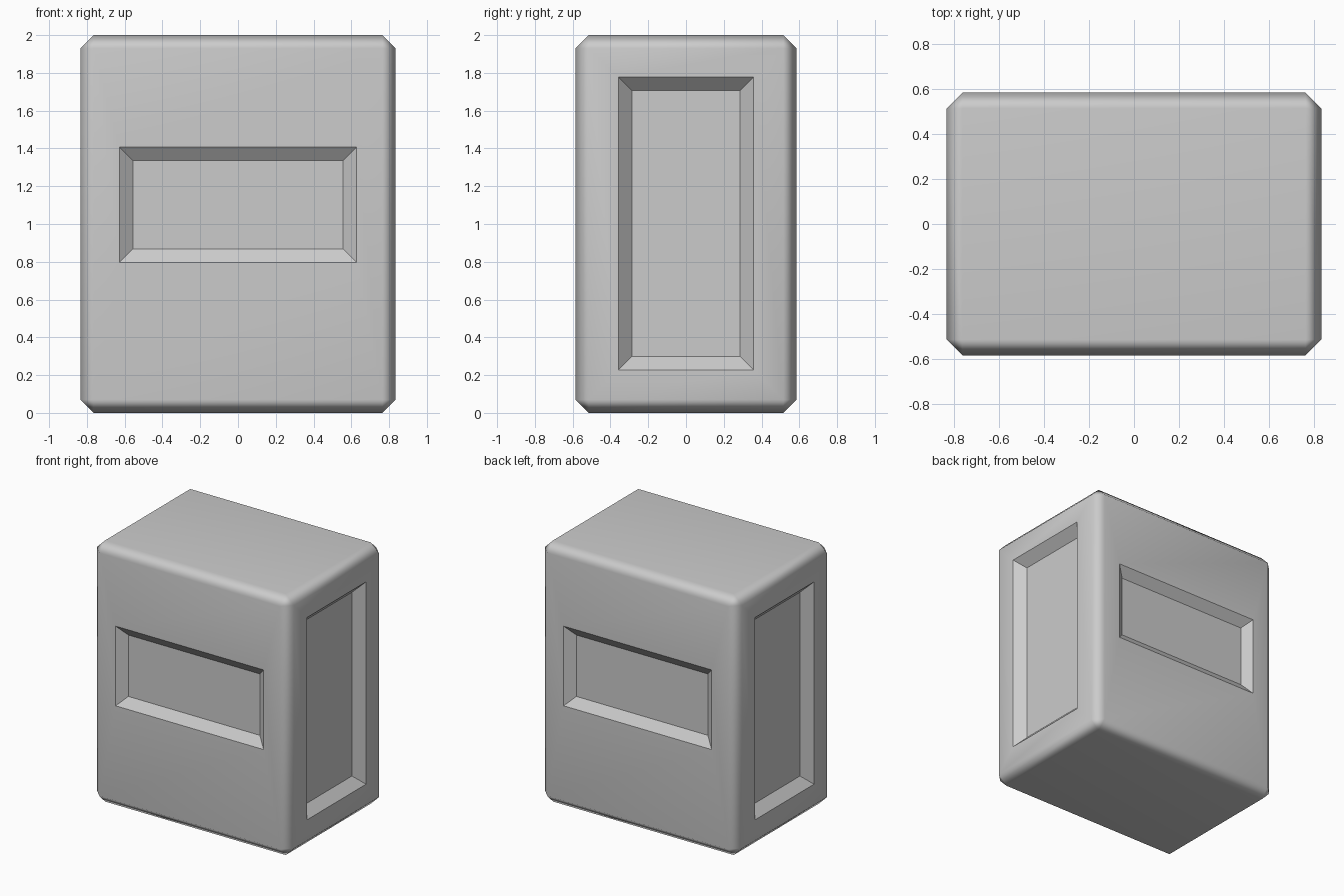
import bpy, bmesh
from mathutils import Vector

cube = bpy.data.objects.get("Cube")
if cube:
    bpy.data.objects.remove(cube, do_unlink=True)

SIZE = Vector((1.67, 1.17, 2.0))
CHAMFER = 0.07


def set_rectangle(face, half_width, low, high, depth):
    """Fit a face of the block to a rectangle, pushed inwards by depth."""
    across = 0 if abs(face.normal.y) > 0.5 else 1
    centre = face.calc_center_median()
    normal = face.normal.copy()
    for v in face.verts:
        v.co[across] = half_width if v.co[across] > 0 else -half_width
        v.co.z = high if v.co.z > centre.z else low
        v.co -= normal * depth


def recess(bm, direction, half_width, low, high, slope, depth):
    """Cut a panel with sloping walls into the side facing direction."""
    face = max((f for f in bm.faces if f.normal.dot(direction) > 0.99),
               key=lambda f: f.calc_area())
    for inset, push in ((0, 0), (slope, depth)):
        bmesh.ops.inset_individual(bm, faces=[face], thickness=0.02)
        set_rectangle(face, half_width - inset, low + inset, high - inset, push)
        bm.normal_update()
    # crisp edges around the walls and floor
    for v in face.verts:
        for e in v.link_edges:
            e.smooth = False
            for f in e.link_faces:
                for wall_edge in f.edges:
                    wall_edge.smooth = False


# Chamfered block
bm = bmesh.new()
bmesh.ops.create_cube(bm, size=1)
for v in bm.verts:
    v.co = v.co * SIZE + Vector((0, 0, SIZE.z / 2))
bmesh.ops.bevel(bm, geom=bm.edges[:], offset=CHAMFER, segments=1,
                affect='EDGES', profile=0.5)
bm.normal_update()

# Wide panels front and back, tall panels on both sides
for sign in (-1, 1):
    recess(bm, Vector((0, sign, 0)), 0.627, 0.797, 1.407, 0.07, 0.054)
    recess(bm, Vector((sign, 0, 0)), 0.357, 0.228, 1.777, 0.071, 0.07)

for f in bm.faces:
    f.smooth = True
mesh = bpy.data.meshes.new("recessed_block")
bm.to_mesh(mesh)
bm.free()

block = bpy.data.objects.new("recessed_block", mesh)
bpy.context.collection.objects.link(block)

# Soft shading over the chamfers only
weighted = block.modifiers.new("soft_chamfers", 'WEIGHTED_NORMAL')
weighted.keep_sharp = True

# Plain grey
grey = bpy.data.materials.new("light_grey")
grey.use_nodes = True
colour = (0.6, 0.6, 0.6, 1)
grey.diffuse_color = colour
grey.node_tree.nodes["Principled BSDF"].inputs["Base Color"].default_value = colour
mesh.materials.append(grey)
